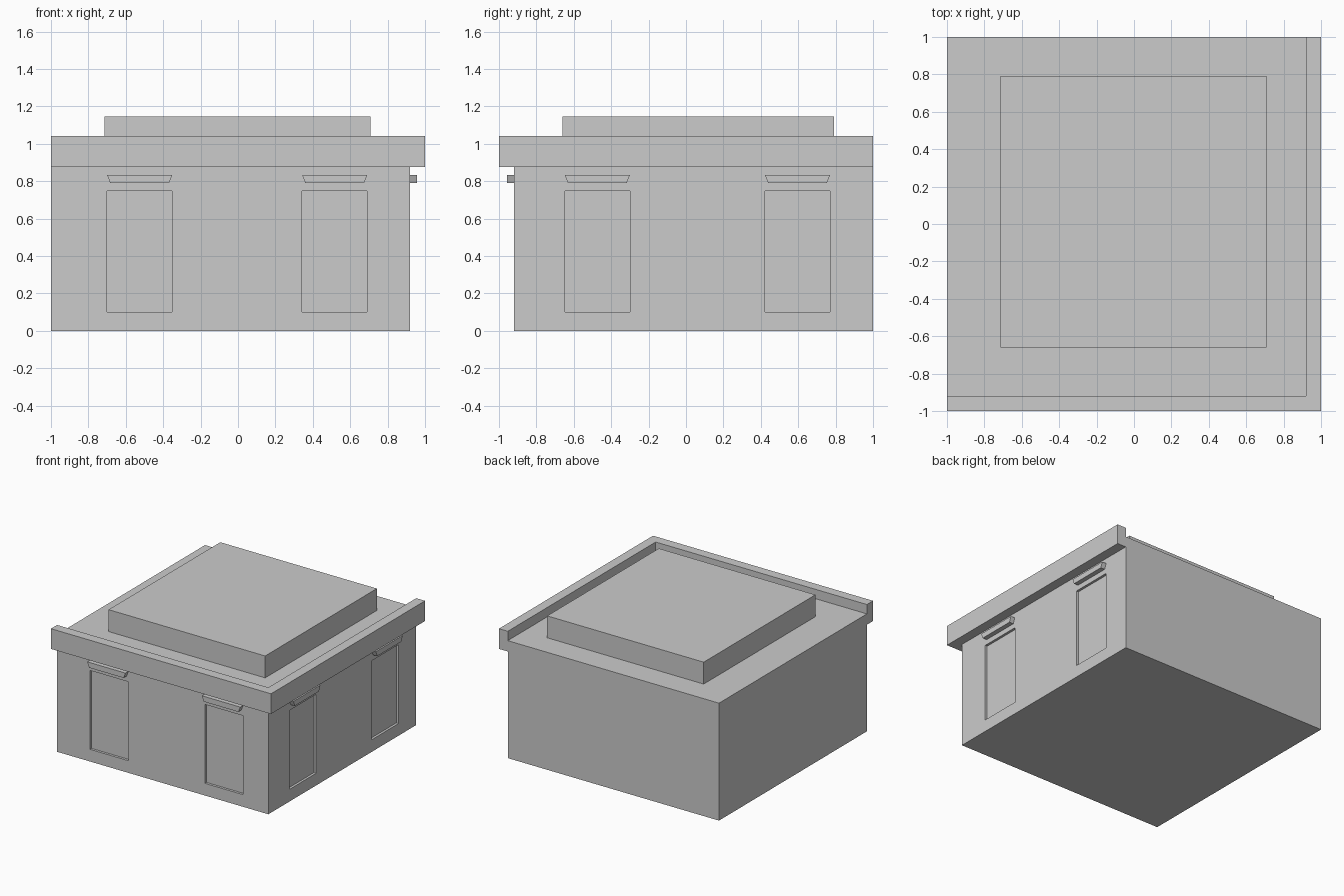
import bpy, bmesh
from mathutils import Vector

if "Cube" in bpy.data.objects:
    bpy.data.objects.remove(bpy.data.objects["Cube"])

WALL = 0.92      # distance of the two detailed walls from the centre
DECK = 0.965     # roof deck height


def prism(name, profile, offset):
    """Extrude a flat closed profile (3D points) by an offset vector."""
    bm = bmesh.new()
    face = bm.faces.new([bm.verts.new(p) for p in profile])
    new = bmesh.ops.extrude_face_region(bm, geom=[face])["geom"]
    bmesh.ops.translate(bm, vec=Vector(offset),
                        verts=[v for v in new if isinstance(v, bmesh.types.BMVert)])
    bmesh.ops.recalc_face_normals(bm, faces=bm.faces[:])
    mesh = bpy.data.meshes.new(name)
    bm.to_mesh(mesh)
    bm.free()
    obj = bpy.data.objects.new(name, mesh)
    bpy.context.collection.objects.link(obj)
    return obj


def box(name, x0, x1, y0, y1, z0, z1):
    return prism(name, [(x0, y0, z0), (x1, y0, z0), (x1, y1, z0), (x0, y1, z0)],
                 (0, 0, z1 - z0))


def wall_prism(name, side, outline, d0, d1):
    """Extrude an outline (u along wall, z up) outward from depth d0 to d1."""
    if side == "front":
        return prism(name, [(u, -d0, z) for u, z in outline], (0, d0 - d1, 0))
    return prism(name, [(d0, u, z) for u, z in outline], (d1 - d0, 0, 0))


# Main block
body = box("building_body", -1, WALL, -WALL, 1, 0, DECK)

# Recessed windows with a tapered hood over each
for side, starts in (("front", (-0.70, 0.343)), ("right", (-0.648, 0.422))):
    for i, u in enumerate(starts, 1):
        v = u + 0.348
        cutter = wall_prism("window_cutter", side,
                            [(u, 0.10), (v, 0.10), (v, 0.748), (u, 0.748)],
                            WALL - 0.02, WALL + 0.1)
        mod = body.modifiers.new("window", "BOOLEAN")
        mod.operation = "DIFFERENCE"
        mod.solver = "EXACT"
        mod.object = cutter
        bpy.context.view_layer.objects.active = body
        bpy.ops.object.modifier_apply(modifier=mod.name)
        bpy.data.objects.remove(cutter)
        wall_prism(f"{side}_window_hood_{i}", side,
                   [(u + 0.017, 0.79), (v - 0.017, 0.79), (v, 0.834), (u, 0.834)],
                   WALL, WALL + 0.038)

# L-shaped overhanging parapet along the front and right
prism("parapet", [(x, y, 0.876) for x, y in (
    (-1, -1), (1, -1), (1, 1), (WALL, 1), (WALL, -WALL), (-1, -WALL))],
    (0, 0, 0.166))

# Raised roof block
box("roof_block", -0.714, 0.709, -0.66, 0.79, DECK, 1.145)
